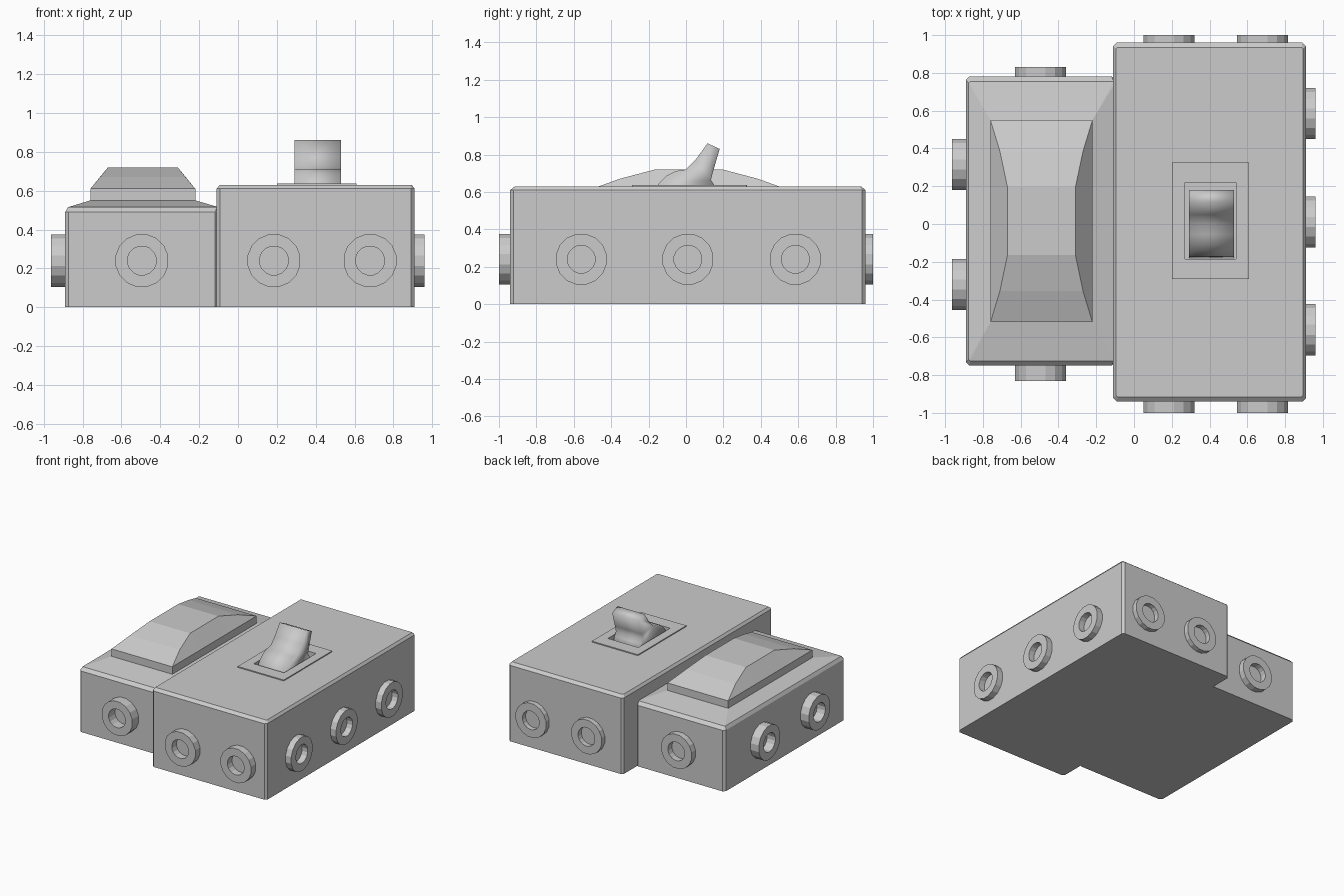
import bpy, bmesh
from math import pi, cos, sin

if "Cube" in bpy.data.objects:
    bpy.data.objects.remove(bpy.data.objects["Cube"])


def finish(name, bm, smooth=False):
    bmesh.ops.remove_doubles(bm, verts=bm.verts[:], dist=0.0005)
    bmesh.ops.recalc_face_normals(bm, faces=bm.faces[:])
    me = bpy.data.meshes.new(name)
    bm.to_mesh(me)
    bm.free()
    for p in me.polygons:
        p.use_smooth = smooth
    ob = bpy.data.objects.new(name, me)
    bpy.context.collection.objects.link(ob)
    return ob


def loft(name, loops, smooth=False, caps=True, closed=False):
    """Skin a stack of equal-length point loops."""
    bm = bmesh.new()
    rings = [[bm.verts.new(p) for p in loop] for loop in loops]
    n = len(rings[0])
    pairs = list(zip(rings, rings[1:]))
    if closed:
        pairs.append((rings[-1], rings[0]))
    for a, b in pairs:
        for i in range(n):
            j = (i + 1) % n
            bm.faces.new((a[i], a[j], b[j], b[i]))
    if caps:
        bm.faces.new(rings[0])
        bm.faces.new(rings[-1])
    return finish(name, bm, smooth)


def rect(x0, x1, y0, y1, z, c=0.001):
    """Rectangle loop with chamfered corners."""
    return [(x0 + c, y0, z), (x1 - c, y0, z), (x1, y0 + c, z), (x1, y1 - c, z),
            (x1 - c, y1, z), (x0 + c, y1, z), (x0, y1 - c, z), (x0, y0 + c, z)]


# Tall housing with raised switch plate and recessed well
loft("tall_housing", [
    rect(-0.11, 0.91, -0.94, 0.96, 0.0, 0.018),
    rect(-0.11, 0.91, -0.94, 0.96, 0.61, 0.018),
    rect(-0.095, 0.895, -0.915, 0.935, 0.63, 0.008),
    rect(0.2, 0.61, -0.29, 0.325, 0.63),
    rect(0.2, 0.61, -0.29, 0.325, 0.638),
    rect(0.27, 0.54, -0.185, 0.22, 0.638),
    rect(0.27, 0.54, -0.185, 0.22, 0.54)])

# Low housing with sloped top
loft("low_housing", [
    rect(-0.89, -0.1, -0.75, 0.78, 0.0, 0.018),
    rect(-0.89, -0.1, -0.75, 0.78, 0.49, 0.018),
    rect(-0.875, -0.1, -0.725, 0.755, 0.515, 0.008),
    rect(-0.76, -0.22, -0.52, 0.55, 0.55)])

# Rocker button: sides lean in as the top rises
rocker = []
for y, z, inset in [(-0.52, 0.61, 0), (-0.355, 0.67, 0.05), (-0.165, 0.72, 0.09),
                    (0.195, 0.72, 0.09), (0.385, 0.67, 0.05), (0.55, 0.61, 0)]:
    rocker.append([(-0.76, y, 0.545), (-0.76, y, 0.61), (-0.76 + inset, y, z),
                   (-0.22 - inset, y, z), (-0.22, y, 0.61), (-0.22, y, 0.545)])
loft("rocker_button", rocker)

# Toggle lever: round pivot with a tilted handle
profile = [(-0.18 * cos(a), 0.54 + 0.18 * sin(a))
           for a in [pi / 2 * i / 5 for i in range(6)]]
profile += [(0.05, 0.77), (0.115, 0.86), (0.18, 0.83), (0.145, 0.71),
            (0.133, 0.665), (0.153, 0.635), (0.18, 0.54)]
loft("toggle_lever", [[(x, y, z) for y, z in profile] for x in (0.29, 0.53)], smooth=True)


# Cable sockets: short open rings on the walls
def socket(name, axis, along, wall, tip):
    def ring(r, d):
        pts = []
        for i in range(16):
            a = 2 * pi * (i + 0.5) / 16
            u, z = along + r * cos(a), 0.24 + r * sin(a)
            pts.append((d, u, z) if axis == "x" else (u, d, z))
        return pts
    loft(name, [ring(0.138, wall), ring(0.138, tip), ring(0.075, tip), ring(0.075, wall)],
         caps=False, closed=True)


for x, front, front_tip, back, back_tip in [(-0.495, -0.75, -0.83, 0.78, 0.83),
                                            (0.185, -0.94, -1.0, 0.96, 1.0),
                                            (0.68, -0.94, -1.0, 0.96, 1.0)]:
    socket("front_socket", "y", x, front, front_tip)
    socket("back_socket", "y", x, back, back_tip)
for y in (-0.56, 0.01, 0.585):
    socket("right_socket", "x", y, 0.91, 0.96)
for y in (-0.32, 0.315):
    socket("left_socket", "x", y, -0.89, -0.963)
